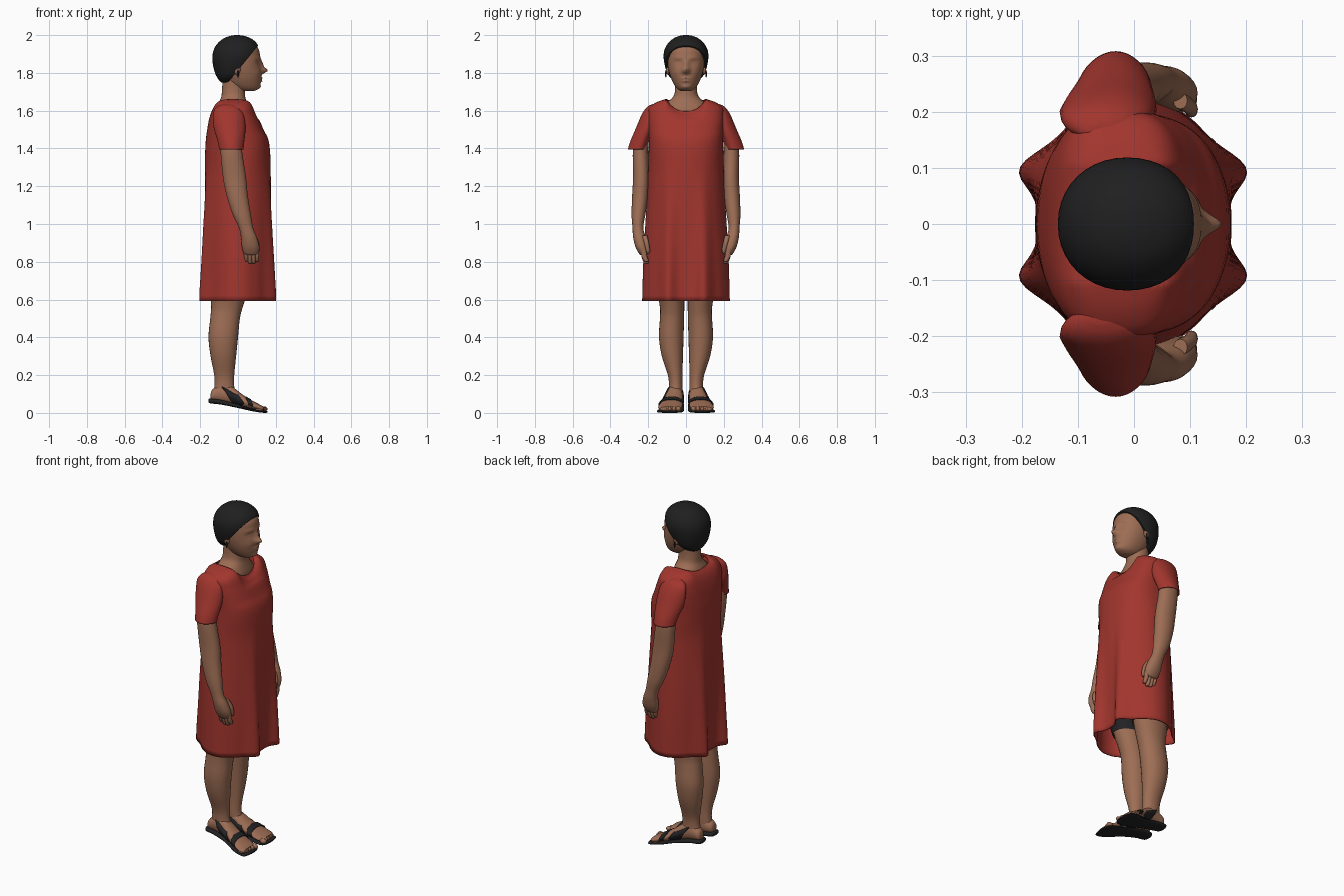
import bpy, bmesh
from math import cos, sin, pi, exp
from mathutils import Vector, Matrix

if "Cube" in bpy.data.objects:
    bpy.data.objects.remove(bpy.data.objects["Cube"])


def material(name, rgb):
    m = bpy.data.materials.new(name)
    m.use_nodes = True
    m.diffuse_color = (*rgb, 1)
    bsdf = m.node_tree.nodes["Principled BSDF"]
    bsdf.inputs["Base Color"].default_value = (*rgb, 1)
    bsdf.inputs["Roughness"].default_value = 0.8
    return m


SKIN = material("warm brown skin", (0.34, 0.155, 0.09))
RED = material("red cloth", (0.36, 0.036, 0.027))
HAIR = material("black hair", (0.014, 0.014, 0.014))
BLACK = material("black leather", (0.016, 0.016, 0.018))


def finish(name, bm, mat, angle=60):
    bmesh.ops.recalc_face_normals(bm, faces=bm.faces)
    mesh = bpy.data.meshes.new(name)
    bm.to_mesh(mesh)
    bm.free()
    mesh.materials.append(mat)
    ob = bpy.data.objects.new(name, mesh)
    bpy.context.collection.objects.link(ob)
    bpy.ops.object.select_all(action='DESELECT')
    ob.select_set(True)
    bpy.context.view_layer.objects.active = ob
    bpy.ops.object.shade_smooth_by_angle(angle=angle * pi / 180)
    return ob


def spline(rings, steps):
    """Smooth in-between rings passing through every given ring."""
    out = []
    for i in range(len(rings) - 1):
        a, b, c, d = (rings[max(0, min(len(rings) - 1, i + k))] for k in (-1, 0, 1, 2))
        for s in range(steps):
            t = s / steps
            out.append([q + 0.5 * t * (r - p + t * (2*p - 5*q + 4*r - w + t * (3*(q - r) + w - p)))
                        for p, q, r, w in zip(a, b, c, d)])
    return out + [list(rings[-1])]


def loft(rings, side=1, axis='z', segs=28, steps=4, power=lambda h: 2.1, caps=True, warp=None):
    """Rings are (height, low, high, low, high) across the chosen axis."""
    bm = bmesh.new()
    rows = []
    for h, a0, a1, b0, b1 in spline(rings, steps):
        row = []
        for k in range(segs):
            t = 2 * pi * k / segs
            c, s = cos(t), sin(t)
            c = abs(c) ** (2 / power(h)) * (1 if c > 0 else -1)
            s = abs(s) ** (2 / power(h)) * (1 if s > 0 else -1)
            a, b = (a0 + a1 + (a1 - a0) * c) / 2, (b0 + b1 + (b1 - b0) * s) / 2
            v = Vector((a, b, h)) if axis == 'z' else Vector((h, a, b))
            if warp:
                v = warp(v, t)
            v.y *= side
            row.append(bm.verts.new(v))
        rows.append(row)
    for lo, hi in zip(rows, rows[1:]):
        for k in range(segs):
            j = (k + 1) % segs
            bm.faces.new((lo[k], lo[j], hi[j], hi[k]))
    if caps:
        bm.faces.new(rows[0])
        bm.faces.new(rows[-1])
    return bm


def blob(name, mat, centre, radii):
    bm = bmesh.new()
    bmesh.ops.create_uvsphere(bm, u_segments=16, v_segments=10, radius=1)
    bm.transform(Matrix.Translation(centre) @ Matrix.Diagonal((*radii, 1)))
    return finish(name, bm, mat)


def thicken(ob, amount):
    mod = ob.modifiers.new("thickness", 'SOLIDIFY')
    mod.thickness = amount
    mod.offset = -1


# Dress: four draped lobes deepen towards the hem, neckline scoops at the front
def drape(v, t):
    f = max(0, min(1, (1.35 - v.z) / 0.7))
    lobe = exp(-((abs(v.y) - 0.1) / 0.05) ** 2)
    v.x *= 1 + f * (0.27 * lobe - 0.13 + 0.015 * cos(14 * t))
    scoop = max(0, min(1, (v.z - 1.55) / 0.1)) * 0.065
    v.z -= scoop * (1 - min(1, abs(v.y) / 0.105) ** 2.5) * (1 if cos(t) > 0 else 0.3)
    return v


dress_profile = [
    (0.592, -.194, .191, .232), (0.80, -.189, .187, .226), (1.0, -.186, .183, .215),
    (1.2, -.18, .178, .203), (1.42, -.172, .166, .197), (1.5, -.163, .135, .2),
    (1.57, -.15, .105, .202), (1.615, -.137, .088, .195), (1.645, -.122, .075, .155),
    (1.662, -.106, .064, .105)]
dress = finish("dress", loft([(z, a, b, -w, w) for z, a, b, w in dress_profile], segs=112, steps=5,
                             power=lambda h: 2.05 + 0.8 * max(0, min(1, (h - 1.3) / 0.25)),
                             caps=False, warp=drape), RED)
thicken(dress, 0.006)

# Neck and upper chest
neck = [(1.58, -.12, .06, -.15, .15), (1.61, -.112, .056, -.13, .13), (1.645, -.1, .046, -.098, .098),
        (1.675, -.088, .038, -.067, .067), (1.71, -.085, .036, -.058, .058), (1.77, -.08, .03, -.058, .058)]
finish("neck", loft(neck), SKIN)

# Head with face features pushed out of or into the front
features = [  # y, z, width, height, push
    (0, 1.813, .018, .016, .034), (0, 1.845, .014, .022, .012), (.04, 1.853, .02, .015, -.009),
    (.04, 1.851, .013, .007, .005), (.04, 1.88, .03, .01, .004), (.05, 1.80, .022, .022, .004),
    (0, 1.772, .026, .006, .008), (0, 1.757, .022, .006, .008), (0, 1.725, .025, .012, .007)]


def face(v, t):
    if v.x > 0.02:
        v.x += sum(p * exp(-((abs(v.y) - y) / w) ** 2 - ((v.z - z) / h) ** 2)
                   for y, z, w, h, p in features)
    return v


head = [(1.703, .02, .08, .025), (1.715, -.02, .106, .045), (1.74, -.055, .118, .064),
        (1.78, -.08, .123, .082), (1.83, -.105, .122, .095), (1.88, -.115, .118, .1),
        (1.93, -.11, .107, .096), (1.97, -.08, .065, .06), (1.985, -.03, .02, .02)]
finish("head", loft([(z, a, b, -w, w) for z, a, b, w in head], segs=72, steps=7, warp=face), SKIN)

# Hair: full cap trimmed along a slanted hairline
hair = [(1.748, -.088, -.04, .04), (1.765, -.103, .0, .072), (1.80, -.122, .06, .1),
        (1.86, -.135, .105, .116), (1.91, -.132, .112, .117), (1.95, -.113, .104, .1),
        (1.98, -.08, .073, .07), (1.995, -.045, .035, .038), (2.0, -.015, .005, .01)]
bm = loft([(z, a, b, -w, w) for z, a, b, w in hair], segs=40)
cut = bmesh.ops.bisect_plane(bm, geom=bm.verts[:] + bm.edges[:] + bm.faces[:], clear_outer=True,
                             plane_co=(-.04, 0, 1.765), plane_no=(1.22, 0, -1))
bmesh.ops.holes_fill(bm, edges=[e for e in cut["geom_cut"] if isinstance(e, bmesh.types.BMEdge)])
finish("hair", bm, HAIR, 50)


# Sleeve narrows to a ridge along its outer side
def ridge(v, t):
    if v.y > 0.2:
        v.x += (-0.028 - v.x) * min(0.5, (v.y - 0.2) * 4)
    return v


sleeve = [(1.395, -.118, .045, .212, .308), (1.44, -.122, .045, .195, .294), (1.51, -.132, .043, .165, .264),
          (1.57, -.132, .032, .155, .239), (1.605, -.125, .014, .15, .219), (1.625, -.105, -.01, .15, .199)]
arm = [(1.50, -.11, .02, .19, .25), (1.40, -.095, .02, .20, .28), (1.25, -.08, .042, .195, .28),
       (1.15, -.06, .052, .20, .285), (1.05, -.028, .068, .215, .288), (.98, .005, .08, .226, .283),
       (.93, .016, .1, .213, .28), (.88, .02, .113, .203, .268), (.845, .03, .108, .2, .25),
       (.835, .045, .095, .21, .24)]
leg = [(.80, -.13, .075, .008, .165), (.66, -.145, .055, .008, .155), (.56, -.142, .025, .009, .138),
       (.50, -.147, .01, .01, .138), (.40, -.156, .0, .013, .143), (.30, -.145, -.01, .016, .128),
       (.20, -.126, -.02, .019, .096), (.14, -.125, -.02, .018, .09), (.09, -.135, -.005, .02, .092)]
shorts = [(.90, -.15, .12, .0, .185), (.75, -.15, .085, .003, .178), (.65, -.152, .06, .003, .162)]
foot = [(-.145, .045, .075, .078, .1), (-.135, .03, .088, .064, .125), (-.09, .02, .093, .055, .15),
        (-.04, .018, .1, .045, .145), (.02, .016, .118, .03, .1), (.07, .018, .138, .02, .068),
        (.11, .023, .147, .012, .047), (.135, .035, .138, .01, .034)]
sole = [(-.156, .045, .075, .056, .072), (-.145, .024, .094, .05, .076), (-.09, .014, .1, .044, .07),
        (.0, .011, .115, .026, .045), (.07, .011, .145, .01, .024), (.12, .014, .154, .002, .014),
        (.145, .025, .148, .0, .011), (.156, .05, .11, .002, .01)]


def strap(name, side, x0, x1, lean):
    """Band hugging the foot, leaning back as it rises."""
    def shear(v, t):
        v.x -= lean * (v.z - 0.05)
        return v
    fine = spline(foot, 8)
    rings = []
    for i in range(4):
        x = x0 + (x1 - x0) * i / 3
        _, a, b, c, d = min(fine, key=lambda r: abs(r[0] - x))
        rings.append((x, a - .006, b + .006, c, d + .008))
    thicken(finish(name, loft(rings, side, 'x', caps=False, warp=shear), BLACK), 0.005)


for label, side in (("left", 1), ("right", -1)):
    # Arms
    thicken(finish(label + "_sleeve", loft(sleeve[::-1], side, caps=False, warp=ridge), RED), 0.005)
    finish(label + "_shoulder_cap", loft(sleeve[3:] + [(1.634, -.08, -.04, .155, .178)], side,
                                         warp=ridge), RED)
    finish(label + "_arm", loft(arm, side), SKIN)
    for i in range(4):
        x, tip = .044 + .019 * i, .80 - .01 * (i in (1, 2))
        finger = [(.87, x - .011, x + .011, .212, .24), (.83, x - .011, x + .011, .206, .236),
                  (tip + .006, x - .009, x + .01, .198, .224), (tip, x - .004, x + .006, .203, .217)]
        finish(f"{label}_finger_{i + 1}", loft(finger, side, segs=12), SKIN)
    thumb = [(.94, .07, .095, .205, .235), (.90, .086, .112, .196, .222),
             (.86, .092, .113, .19, .212), (.845, .098, .108, .195, .205)]
    finish(label + "_thumb", loft(thumb, side, segs=12), SKIN)

    # Legs and sandals
    finish(label + "_leg", loft(leg, side), SKIN)
    finish(label + "_shorts_leg", loft(shorts, side, caps=False), BLACK)
    finish(label + "_foot", loft(foot, side, 'x'), SKIN)
    finish(label + "_sandal_sole", loft(sole, side, 'x', power=lambda h: 2.8), BLACK)
    strap(label + "_instep_strap", side, -.03, .03, 0.6)
    strap(label + "_front_strap", side, .052, .076, 0.3)
    for i in range(5):
        blob(f"{label}_toe_{i + 1}", SKIN, (.136 - .006 * i, side * (.04 + .023 * i), .021),
             (.02, .015 if i == 0 else .011, .014))

    # Ears and earrings
    blob(label + "_ear", SKIN, (-.005, side * .097, 1.82), (.018, .009, .03))
    blob(label + "_earring", BLACK, (.0, side * .107, 1.795), (.005, .004, .02))
